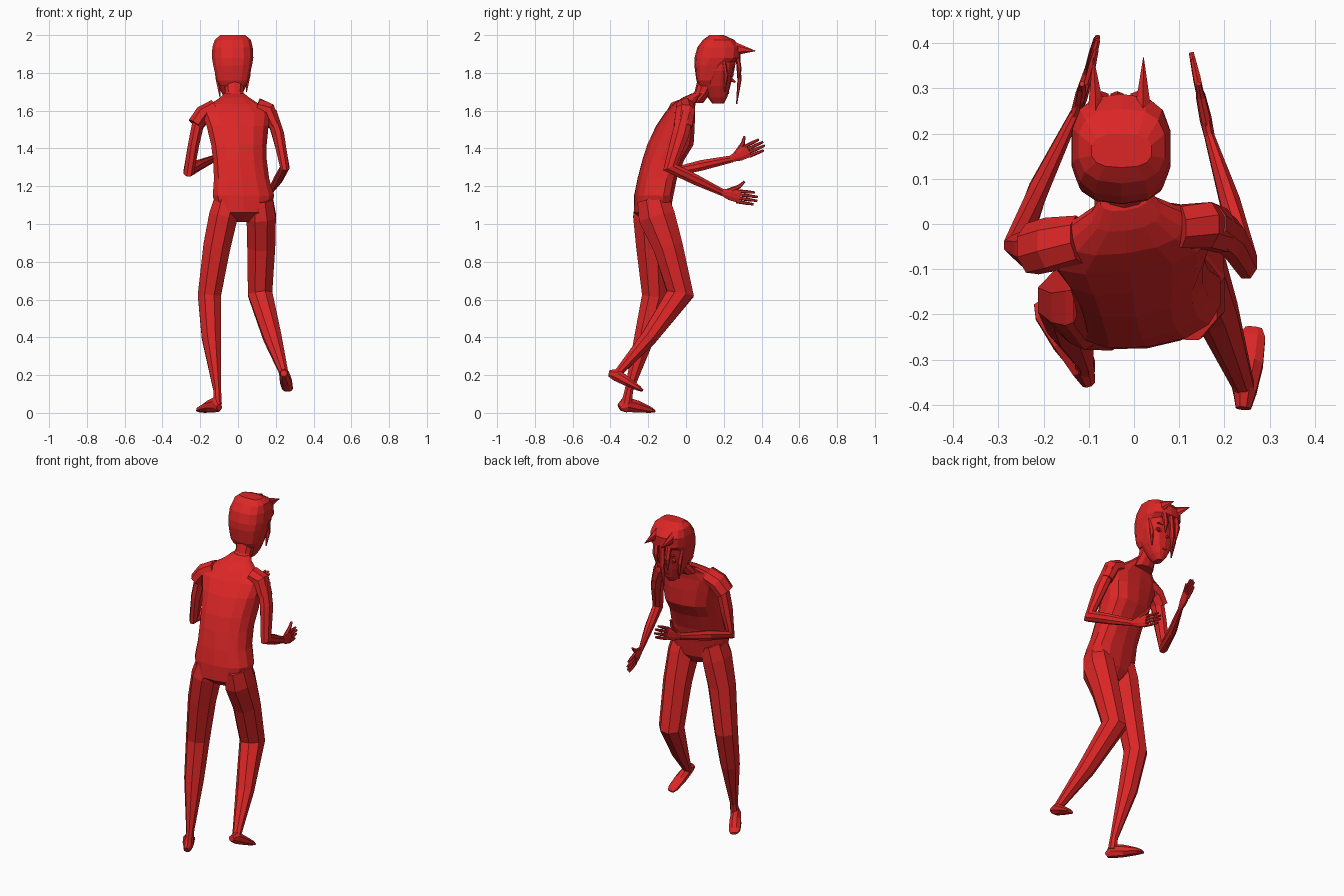
import bpy, bmesh, math
from mathutils import Vector

RED = bpy.data.materials.new("red")
RED.diffuse_color = (0.716, 0.0194, 0.0194, 1)


def skin(name, rings):
    """Bridge a list of vertex rings into a closed flat-shaded mesh."""
    bm = bmesh.new()
    loops = [[bm.verts.new(p) for p in ring] for ring in rings]
    n = len(loops[0])
    for a, b in zip(loops, loops[1:]):
        for i in range(n):
            j = (i + 1) % n
            bm.faces.new((a[i], a[j], b[j], b[i]))
    bm.faces.new(loops[0])
    bm.faces.new(loops[-1])
    bmesh.ops.recalc_face_normals(bm, faces=bm.faces)
    me = bpy.data.meshes.new(name)
    bm.to_mesh(me)
    bm.free()
    me.materials.append(RED)
    ob = bpy.data.objects.new(name, me)
    bpy.context.collection.objects.link(ob)
    return ob


def spow(v, p):
    return math.copysign(abs(v) ** p, v)


def stack(name, rows, n=14, p=0.8, twist=0.0):
    """Horizontal rounded sections: (z, x0, x1, y0, y1)."""
    rings = []
    for z, x0, x1, y0, y1 in rows:
        cx, cy, rx, ry = (x0 + x1) / 2, (y0 + y1) / 2, (x1 - x0) / 2, (y1 - y0) / 2
        ring = []
        for i in range(n):
            a = 2 * math.pi * (i + 0.5) / n
            dx = rx * spow(math.cos(a), p)
            ring.append((cx + dx, cy + ry * spow(math.sin(a), p) + twist * dx, z))
        rings.append(ring)
    return skin(name, rings)


def limb(name, pts, n=8):
    """Sections square to a path: (x, y, z, half width, half depth)."""
    ps = [Vector(q[:3]) for q in pts]
    rings = []
    for i, q in enumerate(pts):
        t = Vector()
        if i > 0:
            t += (ps[i] - ps[i - 1]).normalized()
        if i < len(ps) - 1:
            t += (ps[i + 1] - ps[i]).normalized()
        t.normalize()
        b = t.cross(Vector((1, 0, 0))).normalized()
        a = b.cross(t)
        rings.append([ps[i] + a * q[3] * math.cos(2 * math.pi * (k + .5) / n)
                      + b * q[4] * math.sin(2 * math.pi * (k + .5) / n) for k in range(n)])
    return skin(name, rings)


def hand(name, wrist, knuckle, tip, thumb):
    """Flat palm, four stacked fingers and a raised thumb."""
    w, k, t, th = map(Vector, (wrist, knuckle, tip, thumb))
    limb(name + "_palm", [(*w, .012, .018), (*w.lerp(k, .45), .014, .034),
                          (*k, .011, .037)])
    up = (t - k).cross(Vector((-1, 0, 0))).normalized()
    if up.z < 0:
        up = -up
    for i in range(4):
        off = up * (i - 1.5) * .019
        end = t + off * 1.1 - (t - k) * (.18 if i in (0, 3) else 0)
        limb(f"{name}_finger", [(*(k + off - (t - k) * .15), .009, .009),
                                (*(k + off).lerp(end, .5), .009, .009),
                                (*end, .006, .006)], 6)
    limb(name + "_thumb", [(*(w.lerp(k, .3) + up * .012), .012, .014),
                           (*th.lerp(w.lerp(k, .5), .4), .01, .011), (*th, .006, .006)], 6)


# Torso and neck, leaning forward
stack("torso", [
    (1.01, -.02, .08, -.21, -.12), (1.06, -.11, .17, -.275, -.085),
    (1.15, -.137, .195, -.272, -.07), (1.24, -.13, .168, -.255, -.05),
    (1.34, -.135, .155, -.23, -.01), (1.42, -.145, .155, -.205, .04),
    (1.52, -.17, .165, -.155, .043), (1.59, -.2, .175, -.105, .04),
    (1.635, -.15, .115, -.065, .045), (1.67, -.095, .06, -.015, .065),
    (1.69, -.075, .035, .03, .09)], twist=.13)
stack("neck", [(1.64, -.09, .04, -.01, .09), (1.7, -.07, .03, .045, .135),
               (1.76, -.075, .035, .06, .17)], 10, .9)

# Head and hair cap
stack("head", [
    (1.637, -.05, -.01, .14, .2), (1.67, -.075, .015, .115, .218),
    (1.73, -.105, .045, .08, .235), (1.81, -.125, .07, .06, .255),
    (1.89, -.13, .075, .055, .27)], 14, .8)
stack("hair", [
    (1.73, -.097, .04, .068, .15), (1.76, -.115, .058, .055, .17),
    (1.84, -.133, .076, .044, .23), (1.88, -.14, .083, .045, .288),
    (1.935, -.138, .08, .06, .288), (1.975, -.125, .07, .09, .255),
    (2.0, -.095, .04, .125, .2)], 14, .75)

# Two horns pointing forward from the top of the forehead
for x, tx in ((-.085, -.09), (.02, .021)):
    limb("horn", [(x, .235, 1.93, .022, .045), (x, .275, 1.926, .017, .03),
                  (tx, .368, 1.916, .001, .001)], 6)

# Hanging hair strands: middle fringe and side locks
for x, y, z, ex, ey, ez, w in (
        (-.035, .275, 1.89, -.04, .268, 1.635, .017),
        (-.075, .27, 1.89, -.07, .275, 1.74, .018),
        (.01, .272, 1.89, .005, .275, 1.76, .018),
        (-.115, .2, 1.87, -.095, .205, 1.67, .016),
        (.058, .2, 1.87, .045, .205, 1.7, .016)):
    limb("hair_strand", [(x, y, z, w, .012),
                         ((x + ex) / 2, max(y, ey) + .008, (z + ez) / 2, w, .011),
                         (ex, ey, ez, .003, .003)], 6)

# Face: eyes, brows, nose, mouth
for x in (-.08, .022):
    limb("eye", [(x, .238, 1.79, .02, .013), (x, .248, 1.788, .018, .011)], 8)
    limb("pupil", [(x, .24, 1.79, .009, .008), (x, .252, 1.788, .008, .007)], 8)
    limb("brow", [(x, .245, 1.825, .024, .005), (x, .256, 1.823, .022, .004)], 4)
limb("nose", [(-.03, .23, 1.77, .008, .012), (-.03, .262, 1.75, .004, .004)], 6)
limb("mouth", [(-.03, .21, 1.695, .017, .006), (-.03, .229, 1.693, .015, .004)], 6)

# Short sleeves
limb("left_sleeve", [(-.12, -.035, 1.61, .05, .055), (-.185, -.045, 1.58, .048, .062),
                     (-.225, -.055, 1.525, .045, .06)])
limb("right_sleeve", [(.1, -.005, 1.62, .05, .05), (.16, -.003, 1.6, .045, .055),
                      (.195, -.015, 1.52, .035, .052)])

# Arms
limb("left_arm", [(-.205, -.052, 1.56, .035, .045), (-.235, -.055, 1.42, .032, .043),
                  (-.26, -.05, 1.28, .03, .04), (-.21, .08, 1.31, .024, .03),
                  (-.13, .245, 1.345, .012, .02)])
limb("right_arm", [(.175, .0, 1.59, .032, .045), (.213, -.03, 1.47, .034, .048),
                   (.248, -.085, 1.3, .026, .042), (.212, .05, 1.235, .024, .03),
                   (.168, .19, 1.168, .012, .02)])
hand("left_hand", (-.13, .24, 1.345), (-.1, .335, 1.39), (-.08, .412, 1.425),
     (-.115, .31, 1.465))
hand("right_hand", (.168, .19, 1.168), (.147, .285, 1.145), (.127, .378, 1.133),
     (.143, .31, 1.225))

# Legs: the left one stands, the right one is lifted behind
limb("left_leg", [(-.055, -.18, 1.13, .075, .09), (-.078, -.187, 1.04, .082, .1),
                  (-.112, -.185, .88, .078, .085), (-.152, -.168, .62, .066, .07),
                  (-.141, -.22, .4, .055, .058), (-.11, -.302, .12, .022, .024),
                  (-.108, -.315, .05, .024, .03)])
limb("right_leg", [(.115, -.175, 1.13, .075, .09), (.123, -.155, 1.04, .084, .105),
                   (.123, -.095, .88, .08, .085), (.117, -.03, .63, .07, .078),
                   (.182, -.195, .4, .052, .047), (.24, -.352, .22, .026, .024),
                   (.244, -.368, .195, .026, .026)])

# Feet
limb("left_foot", [(-.1, -.352, .028, .016, .02), (-.112, -.32, .045, .028, .045),
                   (-.15, -.26, .034, .034, .034), (-.19, -.195, .018, .034, .018),
                   (-.203, -.17, .01, .022, .008)])
limb("right_foot", [(.242, -.408, .21, .018, .018), (.245, -.37, .202, .028, .036),
                    (.254, -.31, .165, .034, .026), (.262, -.25, .13, .031, .015),
                    (.265, -.23, .118, .02, .007)])
